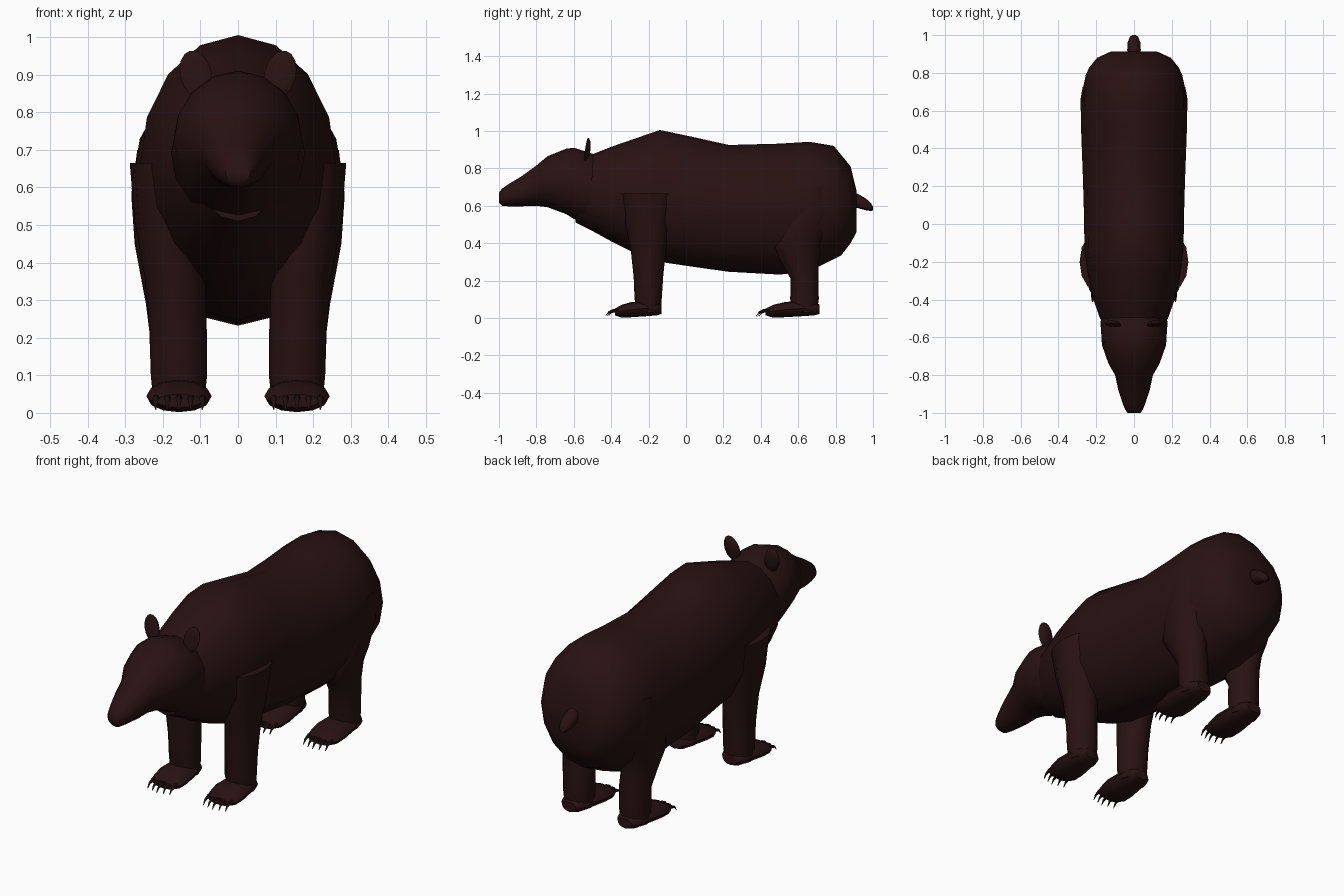
import bpy
import bmesh
from math import cos, sin, pi, radians
from mathutils import Vector, Matrix

cube = bpy.data.objects.get("Cube")
if cube:
    bpy.data.objects.remove(cube, do_unlink=True)


def material(name, colour):
    m = bpy.data.materials.new(name)
    m.use_nodes = True
    m.diffuse_color = (*colour, 1)
    m.node_tree.nodes["Principled BSDF"].inputs["Base Color"].default_value = (*colour, 1)
    return m


FUR = material("dark brown fur", (0.022, 0.006, 0.006))
CLAW = material("dark claw", (0.014, 0.005, 0.005))


def finish(name, bm, mat, mirror=False, angle=50):
    bmesh.ops.recalc_face_normals(bm, faces=bm.faces)
    mesh = bpy.data.meshes.new(name)
    bm.to_mesh(mesh)
    bm.free()
    mesh.materials.append(mat)
    ob = bpy.data.objects.new(name, mesh)
    bpy.context.collection.objects.link(ob)
    if mirror:
        ob.modifiers.new("Mirror", "MIRROR")
    bpy.ops.object.select_all(action="DESELECT")
    ob.select_set(True)
    bpy.context.view_layer.objects.active = ob
    bpy.ops.object.shade_smooth_by_angle(angle=radians(angle))
    return ob


def skin(bm, rings):
    """Bridge rings of points and close both ends."""
    loops = [[bm.verts.new(p) for p in r] for r in rings]
    n = len(loops[0])
    for a, b in zip(loops, loops[1:]):
        for i in range(n):
            j = (i + 1) % n
            bm.faces.new((a[i], a[j], b[j], b[i]))
    bm.faces.new(loops[0])
    bm.faces.new(loops[-1])


def along_y(name, sections, sides=16, x=0, mirror=False):
    """Sections are (y, z low, z high, half width)."""
    bm = bmesh.new()
    turns = [2 * pi * i / sides for i in range(sides)]
    skin(bm, [[(x + w * cos(t), y, (lo + hi) / 2 + (hi - lo) / 2 * sin(t)) for t in turns]
              for y, lo, hi, w in sections])
    return finish(name, bm, FUR, mirror)


def along_z(name, sections, sides=12):
    """Sections are (z, y front, y back, x inner, x outer)."""
    bm = bmesh.new()
    turns = [2 * pi * i / sides for i in range(sides)]
    skin(bm, [[((xi + xo) / 2 + (xo - xi) / 2 * cos(t),
                (yf + yb) / 2 + (yb - yf) / 2 * sin(t), z) for t in turns]
              for z, yf, yb, xi, xo in sections])
    return finish(name, bm, FUR, True)


# Torso, from neck to rump
along_y("body", [
    (-0.59, 0.51, 0.84, 0.12), (-0.50, 0.465, 0.875, 0.18),
    (-0.40, 0.41, 0.915, 0.215), (-0.27, 0.345, 0.96, 0.245),
    (-0.14, 0.30, 1.005, 0.262), (0.05, 0.272, 0.965, 0.265),
    (0.23, 0.247, 0.925, 0.27), (0.50, 0.232, 0.932, 0.28),
    (0.66, 0.25, 0.942, 0.283), (0.79, 0.315, 0.92, 0.255),
    (0.83, 0.335, 0.872, 0.236), (0.88, 0.40, 0.81, 0.195),
    (0.912, 0.46, 0.68, 0.125)])

# Head with tapered snout
along_y("head", [
    (-1.0, 0.615, 0.67, 0.034), (-0.985, 0.60, 0.69, 0.046),
    (-0.95, 0.597, 0.715, 0.06), (-0.88, 0.597, 0.757, 0.083),
    (-0.80, 0.60, 0.815, 0.10), (-0.74, 0.592, 0.865, 0.135),
    (-0.64, 0.555, 0.905, 0.17), (-0.60, 0.53, 0.91, 0.172),
    (-0.52, 0.50, 0.885, 0.178), (-0.45, 0.50, 0.86, 0.16)])

# Short tail
along_y("tail", [
    (0.87, 0.60, 0.68, 0.025), (0.92, 0.585, 0.665, 0.036),
    (0.96, 0.575, 0.642, 0.034), (0.99, 0.57, 0.615, 0.022),
    (1.0, 0.575, 0.595, 0.01)], sides=10)

# Legs
along_z("front_legs", [
    (0.03, -0.26, -0.135, 0.09, 0.225), (0.10, -0.275, -0.13, 0.082, 0.232),
    (0.22, -0.28, -0.122, 0.083, 0.236), (0.36, -0.295, -0.108, 0.088, 0.248),
    (0.51, -0.325, -0.085, 0.11, 0.275), (0.665, -0.35, -0.05, 0.12, 0.288)])
along_z("back_legs", [
    (0.03, 0.57, 0.70, 0.09, 0.225), (0.10, 0.557, 0.71, 0.082, 0.232),
    (0.21, 0.56, 0.708, 0.083, 0.235), (0.29, 0.51, 0.71, 0.085, 0.245),
    (0.38, 0.457, 0.72, 0.09, 0.262), (0.45, 0.47, 0.75, 0.10, 0.275),
    (0.58, 0.52, 0.79, 0.11, 0.284), (0.70, 0.54, 0.78, 0.12, 0.268)])

# Paws, each with five curved claws
for name, heel, length in (("front", -0.13, 0.25), ("back", 0.715, 0.29)):
    along_y(name + "_paws", [
        (heel - length * f, lo, hi, w) for f, lo, hi, w in (
            (0, 0.022, 0.072, 0.04), (0.1, 0.014, 0.085, 0.064),
            (0.35, 0.009, 0.092, 0.077), (0.65, 0.004, 0.085, 0.087),
            (0.86, 0.002, 0.07, 0.082), (1, 0.014, 0.05, 0.06))],
        sides=12, x=0.157, mirror=True)
    bm = bmesh.new()
    toe = heel - length
    for k in range(-2, 3):
        x = 0.157 + 0.031 * k
        back = 0.008 * abs(k)
        skin(bm, [[(x + r * cos(i * pi / 3), toe + dy + back, z + r * sin(i * pi / 3))
                   for i in range(6)]
                  for dy, z, r in ((0.04, 0.036, 0.01), (-0.01, 0.04, 0.009),
                                   (-0.035, 0.03, 0.006), (-0.05, 0.01, 0.002))])
    finish(name + "_claws", bm, CLAW, True)

# Upright oval ears, leaning outwards with a hollowed front
bm = bmesh.new()
bmesh.ops.create_uvsphere(bm, u_segments=12, v_segments=8, radius=1)
for v in bm.verts:
    if v.co.y < -0.1:
        v.co.y *= 0.3
place = (Matrix.Translation((0.112, -0.533, 0.90)) @ Matrix.Rotation(radians(14), 4, "Y")
         @ Matrix.Rotation(radians(-8), 4, "X") @ Matrix.Diagonal((0.042, 0.022, 0.066, 1)))
bmesh.ops.transform(bm, matrix=place, verts=bm.verts)
finish("ears", bm, FUR, True)
